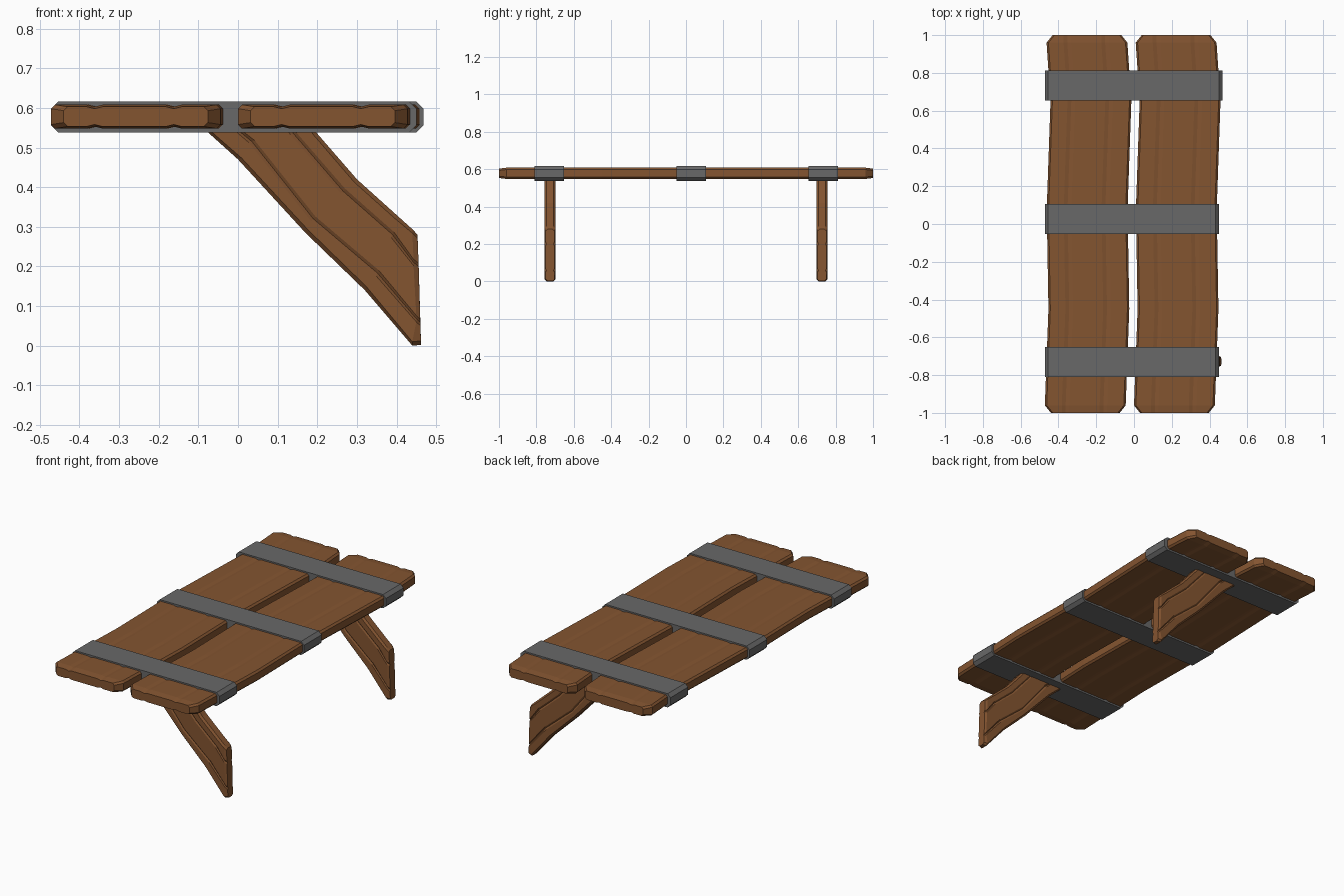
import bpy, bmesh
from mathutils import Vector

if "Cube" in bpy.data.objects:
    bpy.data.objects.remove(bpy.data.objects["Cube"])


def material(name, rgb):
    m = bpy.data.materials.new(name)
    m.diffuse_color = (*rgb, 1)
    m.use_nodes = True
    m.node_tree.nodes["Principled BSDF"].inputs["Base Color"].default_value = m.diffuse_color
    return m


WOOD = material("wood", (0.23, 0.09, 0.03))
METAL = material("metal", (0.14, 0.14, 0.14))


def loft(name, rings, mat):
    """Skin a list of closed rings and cap both ends."""
    bm = bmesh.new()
    vs = [[bm.verts.new(p) for p in r] for r in rings]
    n = len(vs[0])
    for a, b in zip(vs, vs[1:]):
        for i in range(n):
            j = (i + 1) % n
            bm.faces.new((a[i], a[j], b[j], b[i]))
    bm.faces.new(vs[0])
    bm.faces.new(vs[-1])
    bmesh.ops.recalc_face_normals(bm, faces=bm.faces)
    me = bpy.data.meshes.new(name)
    bm.to_mesh(me)
    bm.free()
    me.materials.append(mat)
    ob = bpy.data.objects.new(name, me)
    bpy.context.collection.objects.link(ob)
    return ob


def board(name, rows, place, groove, depth=0.005, bevel=0.01):
    """Bevelled board with two grain grooves per side.
    Each row: (edge, groove, groove, edge, half thickness)."""
    rings = []
    for a, g1, g2, b, t in rows:
        a, g1, g2, b = map(Vector, (a, g1, g2, b))
        d = (b - a).normalized()
        w = d * groove
        side = [(a, t - bevel), (a + d * bevel, t)]
        for g in (g1, g2):
            side += [(g - w, t), (g, t - depth), (g + w, t)]
        side += [(b - d * bevel, t), (b, t - bevel)]
        ring = [place(p, h) for p, h in side]
        ring += [place(p, -h) for p, h in reversed(side)]
        rings.append(ring)
    return loft(name, rings, WOOD)


# Wavy seat planks: y, left-edge x, corner cut, half thickness
PATH = [(-1, -0.472, 0.032, 0.025), (-0.96, -0.472, 0, 0.03), (-0.45, -0.453, 0, 0.03),
        (0.08, -0.462, 0, 0.03), (0.65, -0.442, 0, 0.03), (0.96, -0.463, 0, 0.03),
        (1, -0.463, 0.032, 0.025)]
for name, dx in (("left_plank", 0), ("right_plank", 0.472)):
    rows = [((x + dx + c, y), (x + dx + 0.11, y), (x + dx + 0.31, y),
             (x + dx + 0.428 - c, y), t) for y, x, c, t in PATH]
    board(name, rows, lambda p, h: (p.x, p.y, 0.578 + h), 0.02)

# Curved diagonal legs, drawn in the xz plane
LEG = [((-0.10, 0.56), (-0.02, 0.56), (0.12, 0.56), (0.18, 0.56), 0.029),
       ((0.0, 0.47), (0.035, 0.515), (0.14, 0.535), (0.20, 0.535), 0.029),
       ((0.17, 0.285), (0.19, 0.32), (0.265, 0.39), (0.30, 0.42), 0.029),
       ((0.32, 0.14), (0.352, 0.183), (0.39, 0.28), (0.40, 0.33), 0.029),
       ((0.44, 0.0), (0.45, 0.068), (0.443, 0.21), (0.44, 0.294), 0.029),
       ((0.462, 0.002), (0.46, 0.058), (0.456, 0.2), (0.453, 0.28), 0.023)]
for name, y in (("front_leg", -0.727), ("back_leg", 0.727)):
    board(name, LEG, lambda p, h: (p.x, y + h, p.y), 0.008)

# Metal straps with chamfered ends
for name, y, x1 in (("front_strap", -0.73, 0.45), ("middle_strap", 0.027, 0.45),
                    ("back_strap", 0.734, 0.468)):
    x0, z0, z1, c = -0.472, 0.538, 0.616, 0.018
    prof = [(x0, z0 + c), (x0 + c, z0), (x1 - c, z0), (x1, z0 + c),
            (x1, z1 - c), (x1 - c, z1), (x0 + c, z1), (x0, z1 - c)]
    loft(name, [[(x, y + s, z) for x, z in prof] for s in (-0.079, 0.079)], METAL)
